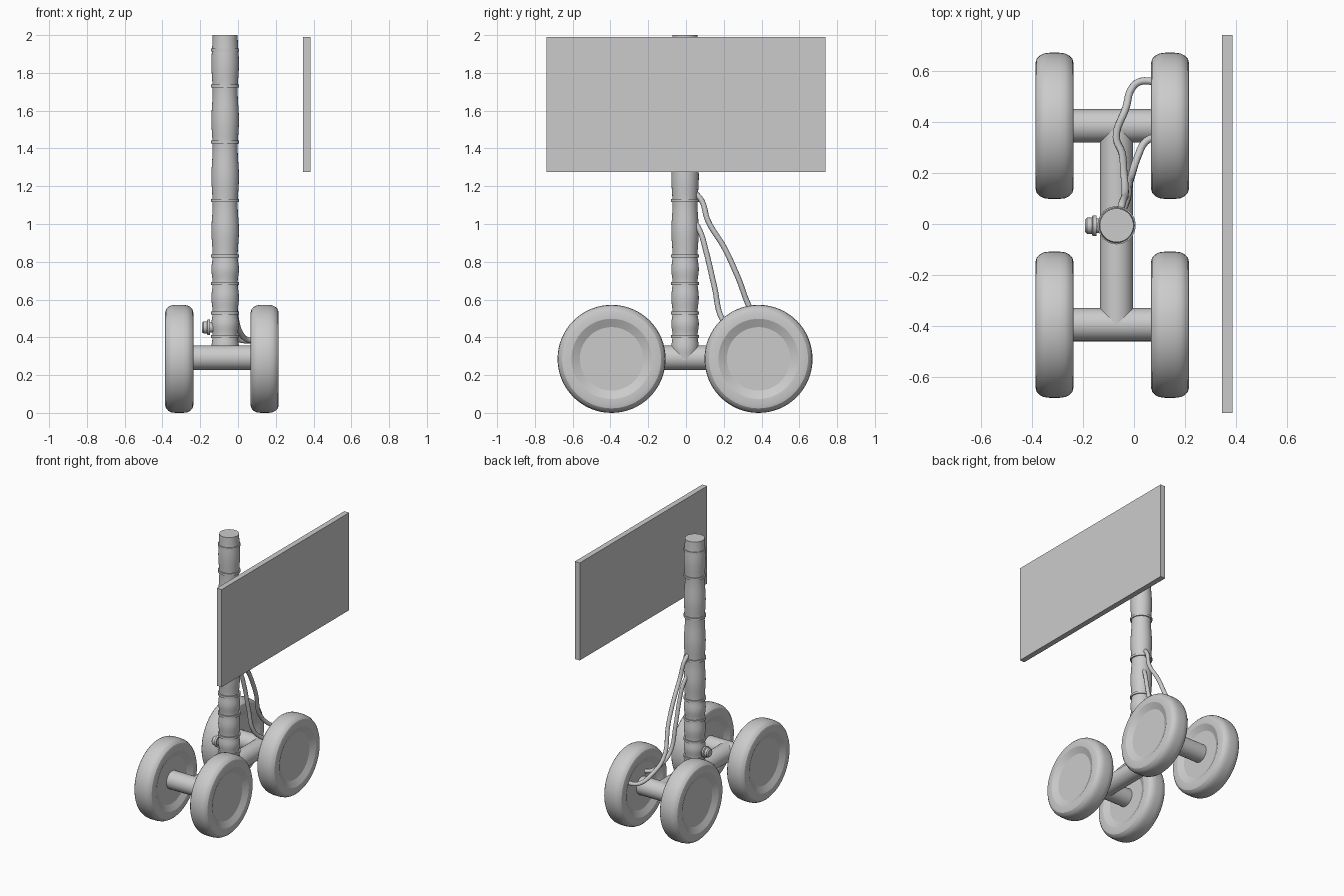
import bpy, bmesh, math
from mathutils import Vector, Matrix

if "Cube" in bpy.data.objects:
    bpy.data.objects.remove(bpy.data.objects["Cube"])

CX, CY = -0.068, -0.005   # strut axis
AXLE_Z, AXLE_Y = 0.288, 0.389


def finish(name, bm, angle=35):
    bmesh.ops.recalc_face_normals(bm, faces=bm.faces)
    me = bpy.data.meshes.new(name)
    bm.to_mesh(me)
    bm.free()
    ob = bpy.data.objects.new(name, me)
    bpy.context.collection.objects.link(ob)
    bpy.ops.object.select_all(action='DESELECT')
    bpy.context.view_layer.objects.active = ob
    ob.select_set(True)
    if angle:
        bpy.ops.object.shade_smooth_by_angle(angle=math.radians(angle))
    return ob


def lathe(name, profile, origin, axis, segs=48, angle=35):
    """Spin (radius, height) points round an axis; both ends are capped."""
    bm = bmesh.new()
    turn = Vector((0, 0, 1)).rotation_difference(Vector(axis)).to_matrix().to_4x4()
    m = Matrix.Translation(origin) @ turn
    rings = []
    for r, h in profile:
        rings.append([bm.verts.new(m @ Vector((r * math.cos(a), r * math.sin(a), h)))
                      for a in (2 * math.pi * i / segs for i in range(segs))])
    for a, b in zip(rings, rings[1:]):
        for i in range(segs):
            j = (i + 1) % segs
            bm.faces.new((a[i], a[j], b[j], b[i]))
    bm.faces.new(rings[0])
    bm.faces.new(rings[-1])
    return finish(name, bm, angle)


def hose(name, pts, radius=0.0145):
    cu = bpy.data.curves.new(name, 'CURVE')
    cu.dimensions = '3D'
    cu.bevel_depth = radius
    cu.bevel_resolution = 3
    cu.use_fill_caps = True
    cu.resolution_u = 6
    sp = cu.splines.new('BEZIER')
    sp.bezier_points.add(len(pts) - 1)
    for bp, p in zip(sp.bezier_points, pts):
        bp.co = p
        bp.handle_left_type = bp.handle_right_type = 'AUTO'
    ob = bpy.data.objects.new(name, cu)
    bpy.context.collection.objects.link(ob)
    bpy.ops.object.select_all(action='DESELECT')
    bpy.context.view_layer.objects.active = ob
    ob.select_set(True)
    bpy.ops.object.convert(target='MESH')


# gently bulging main strut
waists = [0.28, 0.41, 0.53, 0.69, 0.83, 1.10, 1.40, 1.70, 2.0]
prof = []
for a, b in zip(waists, waists[1:]):
    for i in range(8):
        t = i / 8
        prof.append((0.066 + 0.007 * math.sin(math.pi * t) ** 2, a + (b - a) * t))
prof.append((0.066, 2.0))
lathe("main_strut", prof, (CX, CY, 0), (0, 0, 1))

# clamp bands round the strut
for i, z in enumerate((0.405, 0.53, 0.685, 0.83, 1.125, 1.435, 1.73, 1.92)):
    lathe(f"strut_band_{i + 1}", [(0.06, -0.008), (0.0745, -0.008), (0.0745, 0.008), (0.06, 0.008)],
          (CX, CY, z), (0, 0, 1))

# bogie beam and the two axles
lathe("bogie_beam", [(0.065, -AXLE_Y), (0.065, AXLE_Y)], (CX, CY, AXLE_Z + 0.004), (0, 1, 0))
for s, n in ((-1, "front"), (1, "rear")):
    lathe(f"{n}_axle", [(0.065, -0.18), (0.065, 0.21)],
          (-0.1, CY + s * AXLE_Y, AXLE_Z + 0.004), (1, 0, 0))

# wheels: rounded tyre with a dished hub on both sides
half = [(0.168, 0.052), (0.212, 0.074), (0.245, 0.0745), (0.262, 0.070),
        (0.275, 0.058), (0.283, 0.042), (0.286, 0.02)]
wheel = [(r, -h) for r, h in half] + [(r, h) for r, h in reversed(half)]
for x, sx in ((-0.311, "left"), (0.141, "right")):
    for s, n in ((-1, "front"), (1, "rear")):
        lathe(f"{n}_{sx}_wheel", wheel, (x, CY + s * AXLE_Y, 0.286), (1, 0, 0), 64, 25)

# small fitting on the strut side
lathe("side_fitting", [(0.028, 0), (0.028, 0.022), (0.04, 0.022), (0.041, 0.036),
                       (0.032, 0.04), (0.032, 0.058), (0.025, 0.066)],
      (-0.125, CY - 0.002, 0.453), (-1, 0, 0), 24)

# brake hoses from strut to the rear right wheel
hose("long_hose", [(-0.055, 0.045, 1.17), (-0.045, 0.085, 1.12), (-0.035, 0.115, 1.02),
                   (-0.04, 0.205, 0.87), (-0.045, 0.27, 0.73), (-0.068, 0.36, 0.52),
                   (-0.03, 0.46, 0.42), (-0.012, 0.525, 0.395), (0.018, 0.555, 0.385),
                   (0.09, 0.557, 0.38)])
hose("short_hose", [(-0.05, 0.04, 1.02), (-0.035, 0.075, 0.96), (-0.025, 0.105, 0.86),
                    (-0.02, 0.15, 0.67), (-0.008, 0.195, 0.49), (0.015, 0.265, 0.42),
                    (0.045, 0.322, 0.39), (0.09, 0.345, 0.38)])

# flat door panel
bm = bmesh.new()
bmesh.ops.create_cube(bm, size=1)
bmesh.ops.scale(bm, vec=(0.04, 1.477, 0.715), verts=bm.verts)
bmesh.ops.translate(bm, vec=(0.365, 0, 1.632), verts=bm.verts)
finish("door_panel", bm, 0)
